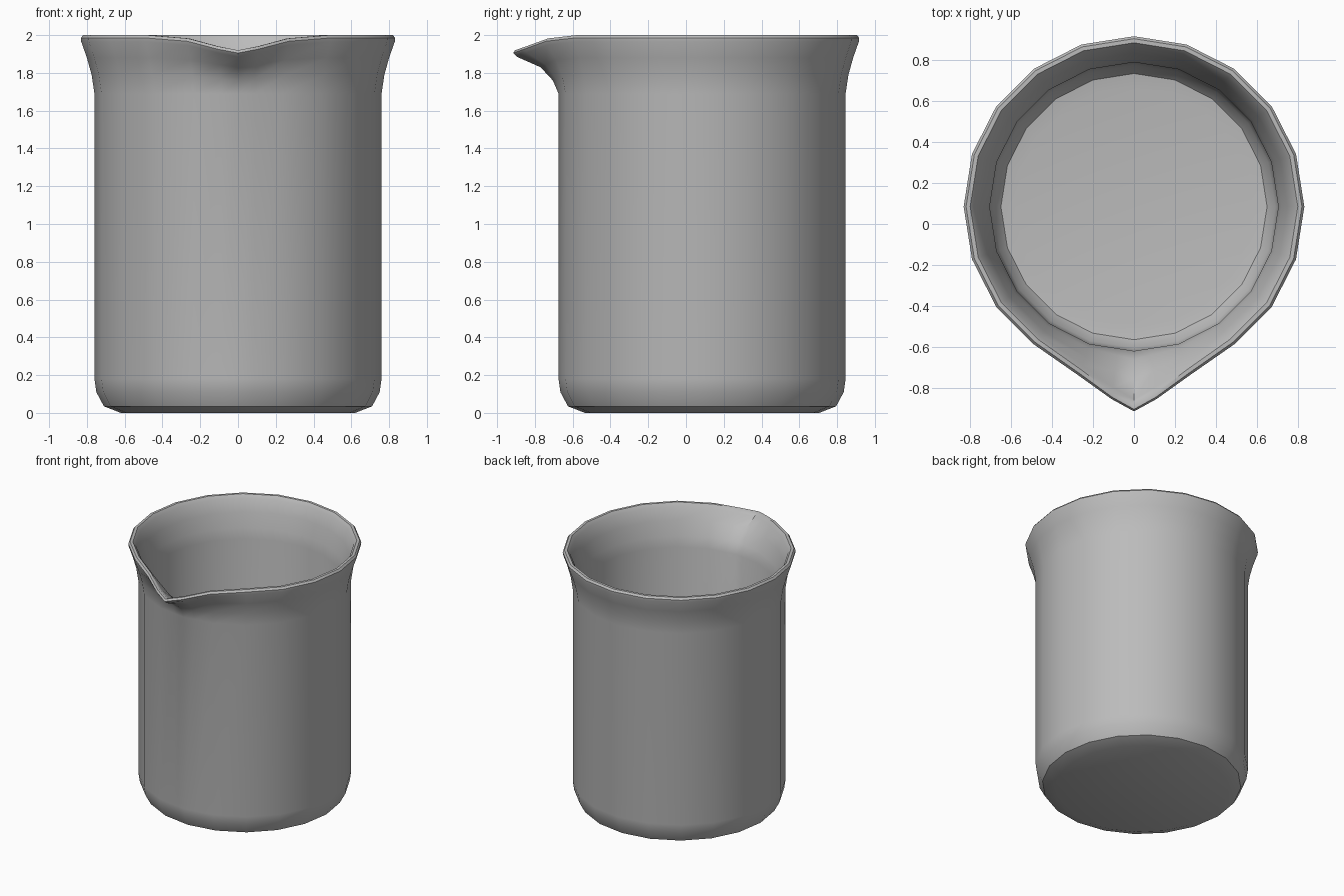
import bpy, bmesh, math

cube = bpy.data.objects.get("Cube")
if cube:
    bpy.data.objects.remove(cube, do_unlink=True)

# Glass colour
grey = bpy.data.materials.new("beaker_grey")
grey.use_nodes = True
colour = (0.5, 0.5, 0.5, 1)
grey.diffuse_color = colour
grey.node_tree.nodes["Principled BSDF"].inputs["Base Color"].default_value = colour

SIDES = 20
CENTRE_Y = 0.085

# Wall section, outside then inside: radius, height, spout reach, spout drop
SECTION = [
    (0.62, 0.0, 0, 0), (0.71, 0.035, 0, 0), (0.75, 0.11, 0, 0), (0.76, 0.18, 0, 0),
    (0.76, 1.69, 0, 0), (0.775, 1.79, 0.015, 0.03), (0.80, 1.88, 0.055, 0.05),
    (0.83, 1.965, 0.15, 0.08), (0.832, 1.985, 0.168, 0.08), (0.82, 2.0, 0.17, 0.08),
    (0.80, 2.0, 0.17, 0.08), (0.78, 1.975, 0.16, 0.075), (0.75, 1.88, 0.09, 0.03),
    (0.72, 1.77, 0.025, 0), (0.705, 1.69, 0, 0), (0.705, 0.18, 0, 0),
    (0.69, 0.11, 0, 0), (0.65, 0.06, 0, 0), (0.58, 0.05, 0, 0),
]

# Columns round the wall: angle from the front, chord scale, spout weight
step = math.tau / SIDES
columns = [(i * step, 1.0, {0: 1.0, 1: 0.22, SIDES - 1: 0.22}.get(i, 0.0))
           for i in range(SIDES)]
lip = math.radians(6.6)
chord = math.cos(step / 2) / math.cos(step / 2 - lip)
columns += [(lip, chord, 0.74), (math.tau - lip, chord, 0.74)]
columns.sort()

# Beaker: lathe the section, pulling the front rim into a spout
bm = bmesh.new()
rings = []
for radius, height, reach, drop in SECTION:
    ring = []
    for angle, scale, weight in columns:
        r = radius * scale + reach * weight
        ring.append(bm.verts.new((r * math.sin(angle),
                                  CENTRE_Y - r * math.cos(angle),
                                  height - drop * weight)))
    rings.append(ring)
n = len(columns)
for low, high in zip(rings, rings[1:]):
    for i in range(n):
        j = (i + 1) % n
        bm.faces.new((low[i], low[j], high[j], high[i]))

# Underside and inner floor
bm.faces.new(rings[0][::-1])
bm.faces.new(rings[-1])
bmesh.ops.recalc_face_normals(bm, faces=bm.faces)

mesh = bpy.data.meshes.new("beaker")
bm.to_mesh(mesh)
bm.free()
mesh.materials.append(grey)
beaker = bpy.data.objects.new("beaker", mesh)
bpy.context.collection.objects.link(beaker)

bpy.ops.object.select_all(action="DESELECT")
beaker.select_set(True)
bpy.context.view_layer.objects.active = beaker
bpy.ops.object.shade_smooth_by_angle(angle=math.radians(38))
